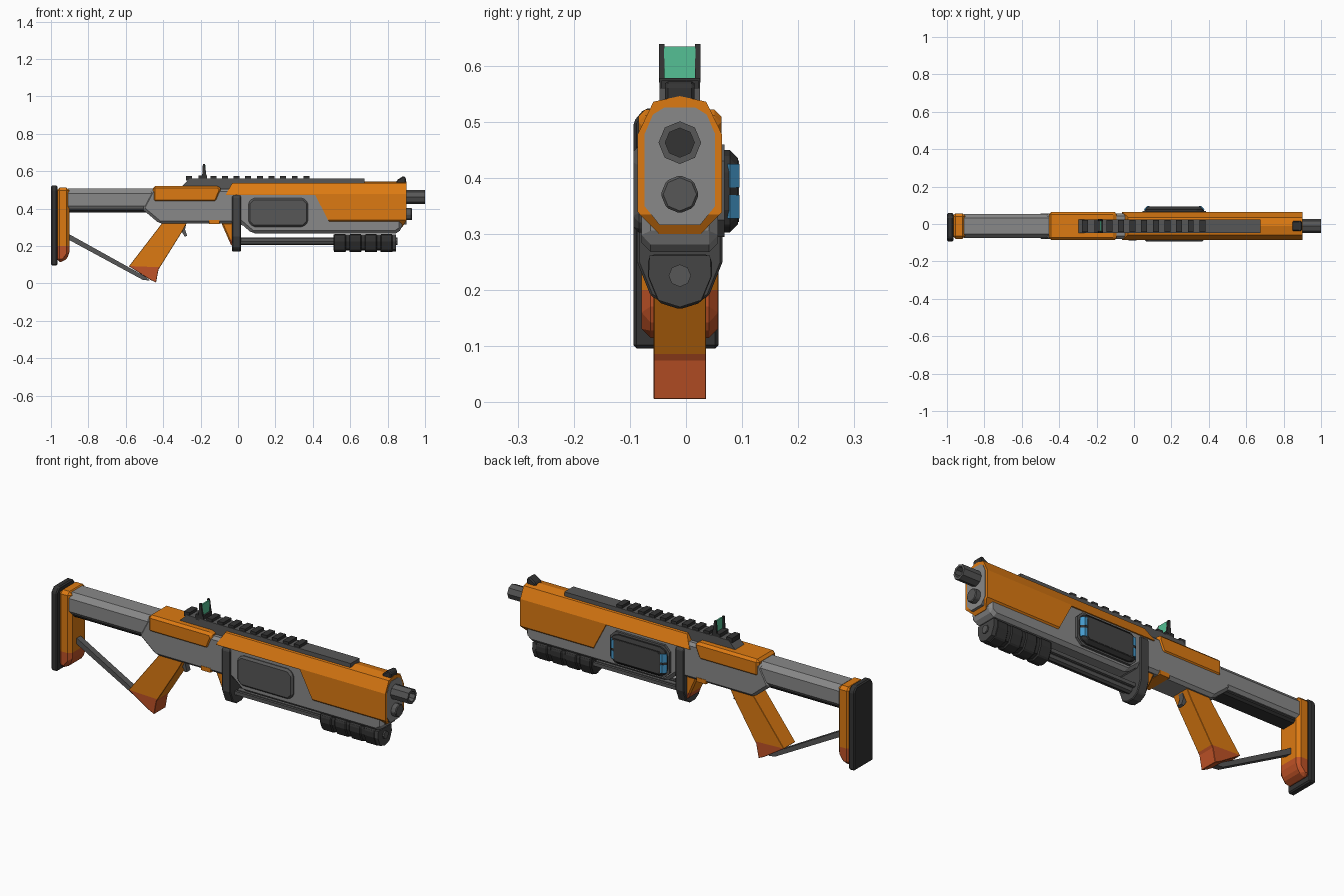
import bpy, bmesh, math
from mathutils import Vector

if "Cube" in bpy.data.objects:
    bpy.data.objects.remove(bpy.data.objects["Cube"])

CY = -0.011  # centre plane of the gun across y


def mat(name, r, g, b):
    m = bpy.data.materials.new(name)
    m.diffuse_color = (r, g, b, 1)
    m.use_nodes = True
    m.node_tree.nodes["Principled BSDF"].inputs["Base Color"].default_value = m.diffuse_color
    return m


ORANGE = mat("orange", 0.72, 0.195, 0.006)
RED = mat("burnt red", 0.52, 0.085, 0.02)
GREY = mat("light grey", 0.25, 0.25, 0.25)
MID = mat("mid grey", 0.095, 0.095, 0.095)
DARK = mat("dark grey", 0.06, 0.06, 0.06)
BLACK = mat("near black", 0.033, 0.033, 0.033)
GREEN = mat("green glass", 0.09, 0.53, 0.3)
BLUE = mat("blue light", 0.06, 0.32, 0.6)


def prism(name, pts, axis, a, b, material, bevel=0):
    """Extrude a 2D profile along an axis; profile is (y,z), (x,z) or (x,y)."""
    place = {'x': lambda u, v, t: (t, u, v),
             'y': lambda u, v, t: (u, t, v),
             'z': lambda u, v, t: (u, v, t)}[axis]
    bm = bmesh.new()
    lo = [bm.verts.new(place(u, v, a)) for u, v in pts]
    hi = [bm.verts.new(place(u, v, b)) for u, v in pts]
    bm.faces.new(lo)
    bm.faces.new(hi)
    n = len(pts)
    for i in range(n):
        j = (i + 1) % n
        bm.faces.new((lo[i], lo[j], hi[j], hi[i]))
    bmesh.ops.recalc_face_normals(bm, faces=bm.faces)
    me = bpy.data.meshes.new(name)
    bm.to_mesh(me)
    bm.free()
    me.materials.append(material)
    ob = bpy.data.objects.new(name, me)
    bpy.context.collection.objects.link(ob)
    if bevel:
        m = ob.modifiers.new("chamfer", 'BEVEL')
        m.width, m.segments, m.limit_method = bevel, 1, 'ANGLE'
        m.angle_limit = math.radians(35)
    return ob


def side(name, pts, half, material, bevel=0):
    return prism(name, pts, 'y', CY - half, CY + half, material, bevel)


def section(name, half_pts, a, b, material, bevel=0):
    """Symmetric cross-section given as (offset from centre, z), top to bottom."""
    pts = [(CY + h, z) for h, z in half_pts]
    pts += [(CY - h, z) for h, z in reversed(half_pts) if h > 0]
    return prism(name, pts, 'x', a, b, material, bevel)


def box(name, x0, x1, y0, y1, z0, z1, material, bevel=0):
    return prism(name, [(x0, z0), (x1, z0), (x1, z1), (x0, z1)], 'y', y0, y1, material, bevel)


def ngon(r, z, n=8):
    return [(CY + r * math.sin(2 * math.pi * i / n), z + r * math.cos(2 * math.pi * i / n))
            for i in range(n)]


def chamfered(x0, x1, z0, z1, c):
    return [(x0 + c, z0), (x1 - c, z0), (x1, z0 + c), (x1, z1 - c),
            (x1 - c, z1), (x0 + c, z1), (x0, z1 - c), (x0, z0 + c)]


def colour_below(ob, co, no, material):
    """Cut the mesh at a plane and colour everything on its negative side."""
    ob.data.materials.append(material)
    bm = bmesh.new()
    bm.from_mesh(ob.data)
    co, no = Vector(co), Vector(no)
    bmesh.ops.bisect_plane(bm, geom=bm.verts[:] + bm.edges[:] + bm.faces[:],
                           plane_co=co, plane_no=no)
    for f in bm.faces:
        if (f.calc_center_median() - co).dot(no) < 0:
            f.material_index = 1
    bm.to_mesh(ob.data)
    bm.free()


# Stock: butt plate, orange end, tube, strut
plate = [(-0.074, 0.524), (0.038, 0.524), (0.058, 0.5), (0.058, 0.096),
         (-0.094, 0.096), (-0.094, 0.5)]
prism("butt_plate", plate, 'x', -1.0, -0.966, BLACK, 0.006)
end = prism("stock_end", [(-0.97, 0.512), (-0.90, 0.512), (-0.90, 0.155), (-0.93, 0.115),
                          (-0.97, 0.115)], 'y', -0.079, 0.057, ORANGE, 0.016)
colour_below(end, (0, 0, 0.2), (0, 0, 1), RED)
section("stock_tube", [(0.042, 0.508), (0.064, 0.482), (0.064, 0.415), (0.052, 0.398)],
        -0.91, -0.44, GREY)
section("stock_underside", [(0.045, 0.405), (0.045, 0.39), (0.035, 0.38)], -0.91, -0.47, BLACK)
side("stock_strut", [(-0.92, 0.272), (-0.90, 0.262), (-0.50, 0.04), (-0.47, 0.015),
                     (-0.51, 0.02), (-0.92, 0.242)], 0.016, MID)

# Receiver, cover, grip, trigger
side("receiver", [(-0.515, 0.40), (-0.42, 0.32), (0.0, 0.32), (0.0, 0.505), (-0.46, 0.505)],
     0.068, GREY, 0.014)
side("receiver_cover", [(-0.455, 0.435), (-0.115, 0.435), (-0.088, 0.5), (-0.1, 0.522),
                        (-0.455, 0.522)], 0.074, ORANGE, 0.02)
grip = side("grip", [(-0.40, 0.33), (-0.27, 0.33), (-0.30, 0.275), (-0.425, 0.075),
                     (-0.438, 0.005), (-0.47, 0.02), (-0.583, 0.092)], 0.047, ORANGE, 0.012)
colour_below(grip, (-0.5, 0, 0.09), (0.04, 0, 1), RED)
side("trigger", [(-0.315, 0.33), (-0.275, 0.33), (-0.283, 0.29), (-0.272, 0.255),
                 (-0.285, 0.25), (-0.305, 0.285)], 0.014, MID)
side("receiver_lower_tab", [(-0.155, 0.318), (-0.10, 0.318), (-0.10, 0.34), (-0.155, 0.34)],
     0.07, ORANGE)
fin = side("clasp_fin", [(-0.09, 0.325), (-0.02, 0.325), (-0.02, 0.2), (-0.035, 0.2)],
           0.05, ORANGE, 0.008)
colour_below(fin, (0, 0, 0.235), (0, 0, 1), RED)

# Main body and the clasp joining it to the lower tube
side("main_body", [(-0.02, 0.32), (0.015, 0.32), (0.075, 0.268), (0.845, 0.268), (0.878, 0.29),
                   (0.878, 0.50), (-0.02, 0.50)], 0.068, GREY, 0.016)
section("clasp", [(0.062, 0.476), (0.076, 0.46), (0.076, 0.25), (0.052, 0.19), (0.02, 0.172)],
        -0.032, 0.016, DARK, 0.004)

# Orange shroud: octagonal section trimmed to its side outline
shroud = section("shroud", [(0, 0.546), (0.047, 0.536), (0.075, 0.478), (0.075, 0.339),
                            (0.037, 0.30)], -0.065, 0.90, ORANGE)
trim = side("shroud_trim", [(-0.066, 0.474), (-0.032, 0.535), (-0.03, 0.6), (0.95, 0.6),
                            (0.95, 0.4), (0.90, 0.335), (0.876, 0.298), (0.85, 0.31),
                            (0.492, 0.32), (0.412, 0.474)], 0.2, ORANGE)
trim.hide_render = True
cut = shroud.modifiers.new("trim", 'BOOLEAN')
cut.operation, cut.object, cut.solver = 'INTERSECT', trim, 'EXACT'
bpy.context.view_layer.update()
shroud.data = bpy.data.meshes.new_from_object(
    shroud.evaluated_get(bpy.context.evaluated_depsgraph_get()))
shroud.modifiers.clear()
bpy.data.objects.remove(trim)
section("muzzle_face", [(0.027, 0.526), (0.048, 0.513), (0.063, 0.478), (0.063, 0.35),
                        (0.036, 0.316)], 0.88, 0.902, GREY)

# Barrel with a bored muzzle, and the shorter tube under it
barrel = prism("barrel", ngon(0.038, 0.463), 'x', 0.89, 1.0, MID)
barrel.data.materials.append(BLACK)
bm = bmesh.new()
bm.from_mesh(barrel.data)
tip = max(bm.faces, key=lambda f: f.calc_center_median().x)
bmesh.ops.inset_individual(bm, faces=[tip], thickness=0.012)
hole = bmesh.ops.extrude_discrete_faces(bm, faces=[tip])["faces"][0]
hole.material_index = 1
bmesh.ops.translate(bm, verts=hole.verts, vec=(-0.04, 0, 0))
bm.to_mesh(barrel.data)
bm.free()
prism("lower_muzzle", ngon(0.034, 0.371), 'x', 0.89, 0.93, MID, 0.004)

# Lower tube and ribbed pump
prism("lower_tube", ngon(0.02, 0.226), 'x', 0.0, 0.852, MID)
for s in (-1, 1):
    box("pump_rod", 0.0, 0.55, CY + s * 0.032 - 0.007, CY + s * 0.032 + 0.007, 0.225, 0.243, MID)
section("pump_core", [(0.048, 0.262), (0.052, 0.25), (0.052, 0.225), (0.035, 0.185), (0, 0.175)],
        0.51, 0.84, BLACK)
for i in range(4):
    x = 0.512 + i * 0.083
    section("pump_rib", [(0.05, 0.264), (0.057, 0.255), (0.057, 0.225), (0.038, 0.178),
                         (0, 0.166)], x, x + 0.066, BLACK, 0.005)
section("pump_collar", [(0.054, 0.262), (0.056, 0.225), (0.038, 0.182), (0, 0.17)],
        0.825, 0.845, DARK)

# Side panels, the far one with blue corner lights
prism("front_panel", chamfered(0.055, 0.375, 0.303, 0.457, 0.025), 'y', -0.094, -0.06, MID, 0.01)
prism("back_panel_base", chamfered(0.045, 0.385, 0.295, 0.46, 0.03), 'y', 0.04, 0.069, MID)
prism("back_panel", chamfered(0.055, 0.375, 0.303, 0.45, 0.025), 'y', 0.05, 0.093, BLACK, 0.015)
prism("back_panel_face", chamfered(0.085, 0.345, 0.322, 0.431, 0.012), 'y', 0.09, 0.0945, DARK)
light = [(0.377, 0.078), (0.361, 0.095), (0.347, 0.095), (0.347, 0.09), (0.37, 0.074)]
for z0, z1 in ((0.328, 0.37), (0.383, 0.425)):
    prism("panel_light", light, 'z', z0, z1, BLUE)
    prism("panel_light", [(0.43 - x, y) for x, y in light], 'z', z0, z1, BLUE)

# Top rail with teeth
side("rail", [(-0.315, 0.505), (-0.26, 0.56), (0.675, 0.56), (0.675, 0.53), (0.0, 0.505)],
     0.036, MID)
for x in [-0.262] + [-0.132 + 0.0622 * i for i in range(9)]:
    box("rail_tooth", x - 0.016, x + 0.016, CY - 0.033, CY + 0.033, 0.55, 0.574, BLACK)

# Rear sight with green glass, front sight
box("sight_base", -0.21, -0.165, CY - 0.036, CY + 0.036, 0.55, 0.578, BLACK)
box("sight_glass", -0.182, -0.174, CY - 0.028, CY + 0.028, 0.575, 0.634, GREEN)
for s in (-1, 1):
    side_y = CY + s * 0.032
    prism("sight_post", [(-0.192, 0.57), (-0.168, 0.57), (-0.172, 0.60), (-0.178, 0.639),
                         (-0.188, 0.639)], 'y', side_y - 0.005, side_y + 0.005, BLACK)
side("front_sight", [(0.845, 0.535), (0.898, 0.535), (0.898, 0.565), (0.885, 0.575),
                     (0.85, 0.553)], 0.026, BLACK, 0.005)
